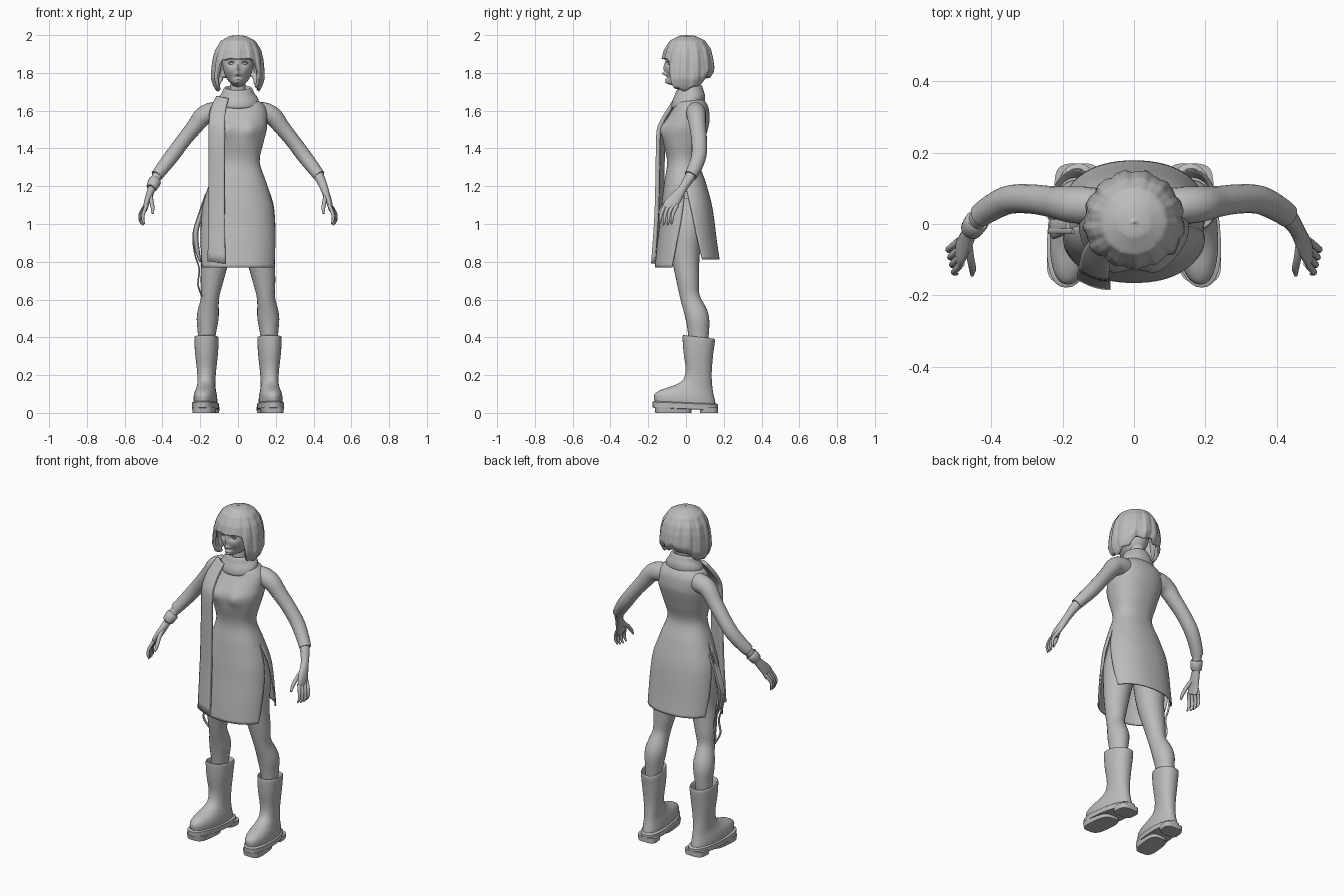
import bpy, bmesh
from math import sin, cos, pi, exp, copysign, radians
from mathutils import Vector

cube = bpy.data.objects.get("Cube")
if cube:
    bpy.data.objects.remove(cube, do_unlink=True)

GREY = (0.5, 0.5, 0.5, 1.0)
clay = bpy.data.materials.new("plain grey")
clay.use_nodes = True
clay.diffuse_color = GREY
clay.node_tree.nodes["Principled BSDF"].inputs["Base Color"].default_value = GREY


def finish(name, bm, angle=50):
    """Turn a bmesh into a smooth shaded object."""
    bmesh.ops.recalc_face_normals(bm, faces=bm.faces)
    mesh = bpy.data.meshes.new(name)
    bm.to_mesh(mesh)
    bm.free()
    mesh.materials.append(clay)
    mesh.shade_smooth()
    mesh.set_sharp_from_angle(angle=radians(angle))
    obj = bpy.data.objects.new(name, mesh)
    bpy.context.collection.objects.link(obj)
    return obj


def smooth(rows, steps):
    """Catmull-Rom interpolation of rows of numbers."""
    out = []
    for i in range(len(rows) - 1):
        quad = [rows[max(i - 1, 0)], rows[i], rows[i + 1], rows[min(i + 2, len(rows) - 1)]]
        for s in range(steps):
            t = s / steps
            out.append([b + t * ((c - a) + t * ((2*a - 5*b + 4*c - d) + t * (3*b - a - 3*c + d))) / 2
                        for a, b, c, d in zip(*quad)])
    return out + [list(rows[-1])]


def add_strip(bm, rings, closed):
    grid = [[bm.verts.new(p) for p in ring] for ring in rings]
    n = len(grid[0])
    for low, high in zip(grid, grid[1:]):
        for i in range(n if closed else n - 1):
            j = (i + 1) % n
            bm.faces.new((low[i], low[j], high[j], high[i]))
    return grid


def skin(name, rings, caps=True, angle=50):
    """Join closed rings into a solid."""
    bm = bmesh.new()
    grid = add_strip(bm, rings, True)
    if caps:
        bm.faces.new(grid[0])
        bm.faces.new(grid[-1])
    return finish(name, bm, angle)


def tube(name, rows, steps=4, n=20, side=1):
    """Limb along points (x, y, z, radius across, radius deep)."""
    rows = smooth(rows, steps)
    pts = [Vector(r[:3]) for r in rows]
    rings = []
    for i, r in enumerate(rows):
        t = (pts[min(i + 1, len(pts) - 1)] - pts[max(i - 1, 0)]).normalized()
        u = Vector((0, 1, 0)).cross(t).normalized()
        v = t.cross(u)
        ring = [pts[i] + u * r[3] * cos(a * 2 * pi / n) + v * r[4] * sin(a * 2 * pi / n) for a in range(n)]
        rings.append([(p.x * side, p.y, p.z) for p in ring])
    return skin(name, rings)


def oval(angle, power):
    c, s = cos(angle), sin(angle)
    return copysign(abs(c) ** power, c), copysign(abs(s) ** power, s)


def stack(name, rows, steps=4, n=32, side=1, power=1, shear=0, tilt=0):
    """Level ovals (z, centre x, half width, front y, back y)."""
    rings = []
    for z, cx, rx, front, back in smooth(rows, steps):
        ring = []
        for i in range(n):
            c, s = oval(2 * pi * i / n, power)
            y = (front + back) / 2 + s * (back - front) / 2
            ring.append(((cx + rx * c + shear * y) * side, y, z + tilt * y))
        rings.append(ring)
    return skin(name, rings)


def ball(name, centre, size):
    bm = bmesh.new()
    bmesh.ops.create_uvsphere(bm, u_segments=24, v_segments=16, radius=1)
    for v in bm.verts:
        v.co = Vector(c + k * s for c, k, s in zip(centre, v.co, size))
    return finish(name, bm)


# Dress: front and back panels that join above the side slits
DRESS = [(1.67, .07, -.04, .085, 0), (1.645, .12, -.055, .105, 0), (1.61, .15, -.07, .12, 0),
         (1.55, .155, -.105, .125, 0), (1.5, .152, -.125, .115, 0), (1.43, .135, -.12, .095, 0),
         (1.33, .115, -.1, .07, 0), (1.22, .15, -.115, .105, 0), (1.1, .187, -.13, .135, .1),
         (1, .2, -.14, .15, .2), (.89, .207, -.153, .162, .32), (.77, .21, -.165, .178, .45)]
bm = bmesh.new()
COLS = 28
for half in (0, 1):
    rings = []
    for z, rx, front, back, slit in smooth(DRESS, 5):
        slit = max(slit, 0) if z < 1.2 else 0
        lift = (1.2 - z) * .1 * (1 - half) if z < 1.2 else 0
        ring = []
        for i in range(COLS + 1):
            a = half * pi + slit + (pi - 2 * slit) * i / COLS
            c, s = oval(a, .88)
            x, y = rx * c, (front + back) / 2 + s * (back - front) / 2
            if half:
                y -= .018 * exp(-((abs(x) - .065) / .04) ** 2 - ((z - 1.5) / .05) ** 2)
            ring.append((x, y, z + lift))
        rings.append(ring)
    add_strip(bm, rings, False)
bmesh.ops.remove_doubles(bm, verts=bm.verts, dist=.0005)
dress = finish("dress", bm)
thick = dress.modifiers.new("cloth", "SOLIDIFY")
thick.thickness, thick.offset = .008, -1

# Scarf collar and the long hanging end
stack("scarf_collar", [(1.625, 0, .085, -.05, .08), (1.63, 0, .108, -.075, .098), (1.66, 0, .107, -.075, .1),
                       (1.69, 0, .086, -.062, .092), (1.715, 0, .075, -.052, .083),
                       (1.715, 0, .062, -.04, .07), (1.68, 0, .055, -.03, .065)], tilt=.22)
bm = bmesh.new()
rings = []
for z, y, left, right in smooth([(1.66, -.055, -.11, -.05), (1.6, -.092, -.138, -.065), (1.54, -.128, -.148, -.07),
                                 (1.48, -.146, -.15, -.07), (1.3, -.15, -.15, -.07),
                                 (1.05, -.156, -.153, -.07), (.79, -.174, -.155, -.066)], 4):
    ring = []
    for i in range(9):
        t = i / 8
        ring.append((right + (left - right) * t, y + .028 * t * t, z + .012 * t))
    rings.append(ring)
add_strip(bm, rings, False)
tail = finish("scarf_tail", bm)
thick = tail.modifiers.new("cloth", "SOLIDIFY")
thick.thickness, thick.offset = .022, 0

# Head with sculpted face: bumps are (x, z, width, height, outward depth)
BUMPS = [(0, 1.742, .035, .028, .036), (0, 1.795, .011, .01, .02), (0, 1.822, .008, .026, .011),
         (.013, 1.791, .007, .007, .007), (.034, 1.85, .019, .012, -.013), (.034, 1.876, .026, .007, .004),
         (0, 1.765, .02, .005, .008), (0, 1.752, .016, .005, .007), (.045, 1.81, .025, .025, .006)]
bm = bmesh.new()
bmesh.ops.create_uvsphere(bm, u_segments=80, v_segments=90, radius=1)
for v in bm.verts:
    x, y, z = v.co
    front = min(1, max(0, -y * 2))
    x, y, z = x * .082 * (1 + .12 * min(z, 0)), -.01 + y * .1, 1.845 + z * .12
    for bx, bz, w, h, depth in BUMPS:
        y -= front * depth * exp(-((abs(x) - bx) / w) ** 2 - ((z - bz) / h) ** 2)
    v.co = x, y, z
finish("head", bm)
tube("neck", [(0, .025, 1.79, .045, .045), (0, .022, 1.72, .04, .042), (0, .02, 1.63, .046, .046)])
for side, word in ((1, "left"), (-1, "right")):
    ball(word + "_eye", (.034 * side, -.08, 1.849), (.015, .0155, .009))
    tube(word + "_upper_lid", [(.018, -.09, 1.848, .002, .003), (.034, -.098, 1.859, .003, .004),
                               (.052, -.086, 1.851, .002, .003)], 5, 8, side)

# Bobbed hair: locks fall from the crown to a fringe in front and a curved hem
PROFILE = [(0, .002), (.004, .3), (.03, .66), (.08, .87), (.13, .96), (.18, 1), (.23, 1.02), (.27, .93), (.3, .8)]


def hair_radius(drop):
    for (d0, r0), (d1, r1) in zip(PROFILE, PROFILE[1:]):
        if drop <= d1:
            return r0 + (r1 - r0) * (drop - d0) / (d1 - d0)
    return PROFILE[-1][1]


def ease(t):
    t = min(1, max(0, t))
    return t * t * (3 - 2 * t)


rings = []
ROWS, LOCKS = 30, 120
for k in range(ROWS + 1):
    t = (k / ROWS) ** 1.5
    ring = []
    for i in range(LOCKS):
        a = 2 * pi * i / LOCKS - pi
        away = abs(a)
        length = .125 + .165 * ease((away - .72) / .3) - .07 * ease((away - 1.6) / 1.2)
        length += .008 * sin(a * 9 + 1) * ease(away)
        drop = length * t
        behind = ease((away - 1.6) / 1.2)
        r = hair_radius(drop + .02 * behind * t)
        r *= 1 + (.022 * sin(a * 13 + drop * 9) + .01 * sin(a * 29)) * ease(drop * 12)
        r *= 1 - .13 * behind * ease((t - .8) / .2)
        depth = .136 if away < pi / 2 else .145
        ring.append((r * .138 * sin(a), .004 - r * depth * cos(a), 2 - drop))
    rings.append(ring)
hair = skin("hair", rings, caps=False)
thick = hair.modifiers.new("locks", "SOLIDIFY")
thick.thickness, thick.offset = .016, -1

# Limbs, made once and mirrored by the side factor
ball("hips", (0, .01, 1.08), (.165, .105, .13))
for side, word in ((1, "left"), (-1, "right")):
    tube(word + "_sleeve", [(.07, .05, 1.585, .05, .045), (.13, .052, 1.59, .055, .052), (.185, .055, 1.57, .05, .05),
                            (.23, .062, 1.515, .043, .044), (.29, .07, 1.44, .039, .041),
                            (.35, .068, 1.36, .039, .04), (.4, .045, 1.295, .035, .037),
                            (.43, .024, 1.256, .032, .034)], side=side)
    tube(word + "_forearm", [(.41, .038, 1.28, .03, .03), (.435, .015, 1.24, .026, .027),
                             (.456, -.016, 1.19, .021, .023), (.47, -.045, 1.15, .019, .03),
                             (.484, -.075, 1.11, .015, .038), (.49, -.09, 1.08, .011, .037)], side=side)
    # Four fingers and a thumb
    for i in range(4):
        y, reach = -.122 + .021 * i, .01 * (1.5 - abs(i - 1.5))
        tube(f"{word}_finger_{i + 1}", [(.483 + .002 * i, y + .012, 1.1, .01, .011),
                                       (.5 + .005 * i, y - .008, 1.058, .009, .009),
                                       (.504 + .005 * i, y - .014, 1.025 - reach, .008, .008),
                                       (.495 + .005 * i, y - .018, 1 - reach / 2, .004, .004)], 4, 10, side)
    tube(word + "_thumb", [(.465, -.055, 1.15, .013, .016), (.458, -.095, 1.12, .011, .012),
                           (.452, -.125, 1.085, .01, .01), (.453, -.143, 1.055, .005, .005)], 4, 10, side)
    tube(word + "_leg", [(.09, .01, 1.13, .07, .085), (.105, .005, .98, .09, .09), (.118, -.002, .84, .077, .075),
                         (.138, .01, .7, .06, .06), (.148, .022, .61, .048, .052), (.16, .058, .51, .058, .062),
                         (.165, .066, .42, .048, .055), (.17, .065, .32, .04, .045)], 5, 24, side)
    # Boots: shaft with open top, welt, and separate tread and heel
    stack(word + "_boot", [(.035, .172, .06, -.165, .16), (.075, .172, .061, -.168, .155),
                           (.105, .172, .057, -.135, .148), (.135, .172, .05, -.07, .142),
                           (.17, .172, .047, -.018, .138), (.23, .172, .05, -.002, .136), (.32, .172, .06, -.013, .143),
                           (.402, .172, .064, -.018, .153), (.402, .172, .056, -.008, .143),
                           (.35, .172, .05, .002, .13)], side=side, power=.9, shear=-.08, tilt=-.12)
    stack(word + "_welt", [(.02, .172, .062, -.168, .165), (.022, .172, .068, -.176, .17),
                           (.05, .172, .068, -.178, .17), (.056, .172, .06, -.17, .16)],
          1, side=side, power=.85, shear=-.1, tilt=-.04)
    for part, front, back in (("tread", -.162, .03), ("heel", .075, .17)):
        stack(f"{word}_{part}", [(0, .172, .058, front, back), (.03, .172, .062, front - .004, back)],
              1, side=side, power=.6, shear=-.1)

# Wristband on the right arm
tube("wristband", [(.438, .01, 1.232, .026, .026), (.44, .007, 1.228, .034, .034),
                   (.456, -.016, 1.194, .03, .031), (.458, -.019, 1.19, .022, .024)], 2, side=-1)

# Ribbon loops hanging at the right hip
tube("hip_pouch", [(-.185, -.005, 1.1, .006, .015), (-.205, -.01, 1.03, .012, .025),
                   (-.224, -.012, .95, .014, .03), (-.215, -.01, .86, .012, .025), (-.2, -.005, .8, .006, .012)])
for word, shift in (("front", -.02), ("back", .02)):
    tube(word + "_ribbon", [(-.17, shift, 1.16, .004, .008), (-.215, shift, 1.03, .004, .008),
                            (-.238, shift, .94, .004, .008), (-.228, shift, .84, .004, .008),
                            (-.205, shift, .76, .004, .008), (-.212, shift * 1.2, .68, .004, .008),
                            (-.192, 0, .62, .004, .008)], n=10)
